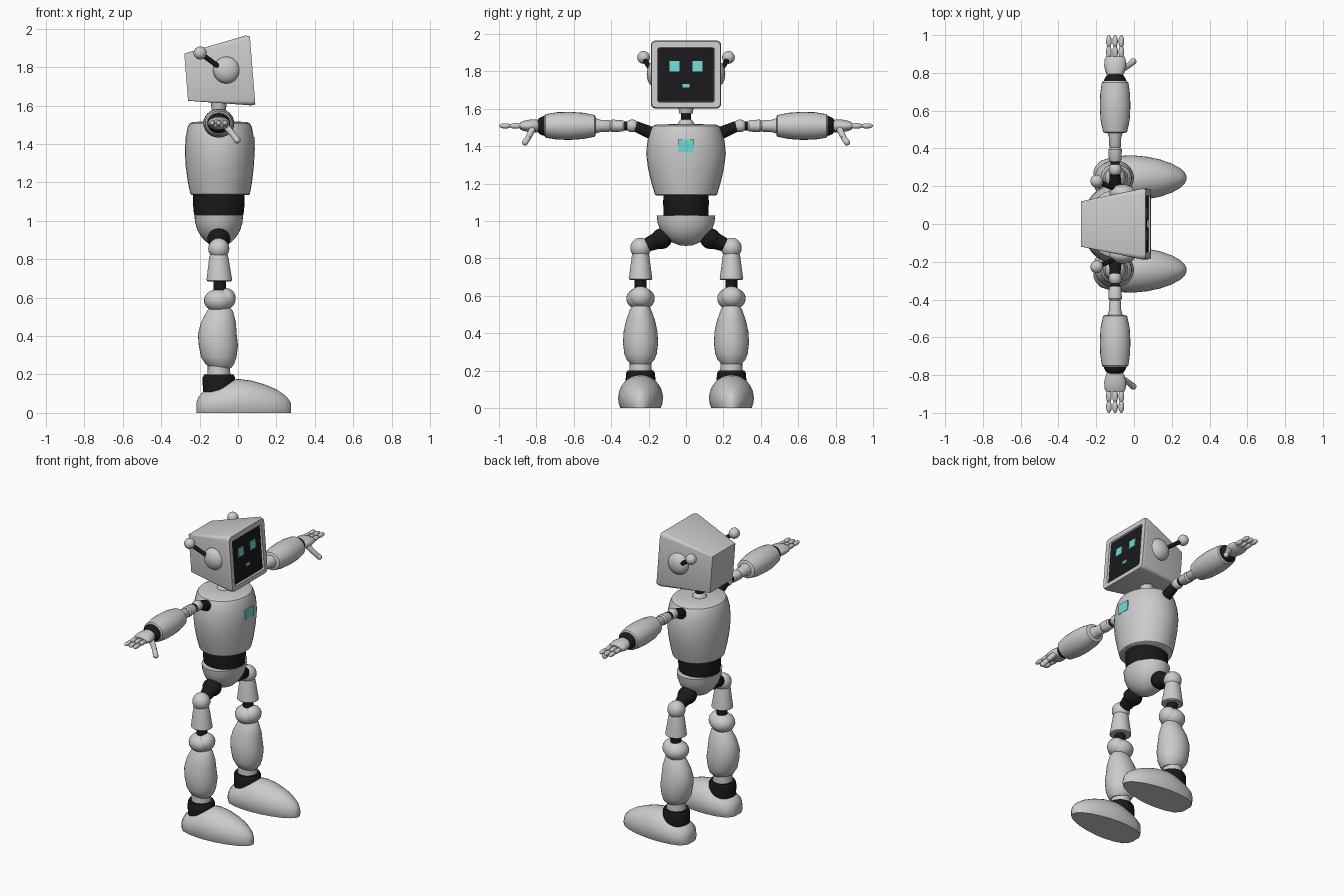
import bpy, bmesh, math
from mathutils import Vector, Matrix


def material(name, rgb):
    m = bpy.data.materials.new(name)
    m.diffuse_color = (*rgb, 1)
    return m


BLACK = material("black_rubber", (0.01, 0.01, 0.012))
TEAL = material("teal_light", (0.17, 0.7, 0.65))
X = -0.1      # body axis
ARM_Z = 1.508
LEG_Y = 0.243


def finish(bm, name, mat=None, mirror=False):
    bmesh.ops.recalc_face_normals(bm, faces=bm.faces)
    me = bpy.data.meshes.new(name)
    bm.to_mesh(me)
    bm.free()
    ob = bpy.data.objects.new(name, me)
    bpy.context.collection.objects.link(ob)
    if mat:
        me.materials.append(mat)
    if mirror:
        mod = ob.modifiers.new("mirror", 'MIRROR')
        mod.use_axis = (False, True, False)
        mod.use_mirror_merge = False
    return ob


def loft(name, rings, mat=None, mirror=False, caps=(True, True)):
    bm = bmesh.new()
    vs = [[bm.verts.new(p) for p in r] for r in rings]
    n = len(vs[0])
    for a, b in zip(vs, vs[1:]):
        for i in range(n):
            j = (i + 1) % n
            bm.faces.new((a[i], a[j], b[j], b[i]))
    for cap, r in zip(caps, (vs[0], vs[-1])):
        if cap:
            bm.faces.new(r)
    return finish(bm, name, mat, mirror)


def circle(n=32):
    return [(math.cos(2 * math.pi * i / n), math.sin(2 * math.pi * i / n)) for i in range(n)]


def upright(name, profile, y=0, mat=None, mirror=False):
    """profile: (z, x radius, y radius, x centre)"""
    return loft(name, [[(cx + rx * c, y + ry * s, z) for c, s in circle()]
                       for z, rx, ry, cx in profile], mat, mirror)


def along_arm(name, profile, mat=None):
    """profile: (y, x radius, z radius)"""
    return loft(name, [[(X + rx * c, y, ARM_Z + rz * s) for c, s in circle(24)]
                       for y, rx, rz in profile], mat, True)


def ball(name, c, r, mat=None, mirror=False):
    bm = bmesh.new()
    bmesh.ops.create_uvsphere(bm, u_segments=24, v_segments=14, radius=1,
                              matrix=Matrix.Translation(c) @ Matrix.Diagonal((*r, 1)))
    return finish(bm, name, mat, mirror)


def rod(name, p, q, r1, r2, mat=None, mirror=False):
    p, q = Vector(p), Vector(q)
    d = q - p
    bm = bmesh.new()
    bmesh.ops.create_cone(bm, cap_ends=True, segments=20, radius1=r1, radius2=r2, depth=d.length,
                          matrix=Matrix.Translation((p + q) / 2) @ d.to_track_quat('Z', 'Y').to_matrix().to_4x4())
    return finish(bm, name, mat, mirror)


def plate(name, c, size, mat, tilt=0.0, mirror=False):
    bm = bmesh.new()
    bmesh.ops.create_cube(bm, size=1, matrix=Matrix.Translation(c) @ Matrix.Rotation(tilt, 4, 'Y')
                          @ Matrix.Diagonal((*size, 1)))
    return finish(bm, name, mat, mirror)


# Head: tilted rounded-rectangle rings from back to recessed screen
def head_ring(x, hy, z, hz, r):
    pts = []
    for k, (sy, sz) in enumerate(((1, 1), (-1, 1), (-1, -1), (1, -1))):
        for i in range(4):
            a = math.pi / 2 * (k + i / 3)
            py, pz = sy * (hy - r) + r * math.cos(a), sz * (hz - r) + r * math.sin(a)
            pts.append((x - 0.08 * pz, py, z + pz))
    return pts


loft("head_shell", [head_ring(-0.27, 0.12, 1.748, 0.123, 0.004),
                    head_ring(0.055, 0.188, 1.783, 0.182, 0.025),
                    head_ring(0.076, 0.184, 1.783, 0.177, 0.025),
                    head_ring(0.076, 0.152, 1.78, 0.146, 0.01),
                    head_ring(0.06, 0.146, 1.78, 0.14, 0.008)], caps=(True, False))
loft("face_screen", [head_ring(0.055, 0.148, 1.78, 0.142, 0.008),
                     head_ring(0.066, 0.148, 1.78, 0.142, 0.008)], BLACK)
plate("eye", (0.063, 0.062, 1.826), (0.012, 0.055, 0.055), TEAL, -0.08, True)
plate("mouth", (0.071, 0, 1.722), (0.012, 0.038, 0.02), TEAL, -0.08)
ball("ear", (-0.06, 0.165, 1.785), (0.07, 0.045, 0.07), None, True)
rod("antenna", (-0.09, 0.18, 1.795), (-0.195, 0.227, 1.872), 0.013, 0.013, BLACK, True)
ball("antenna_tip", (-0.197, 0.227, 1.874), (0.034,) * 3, None, True)

# Neck
rod("neck_socket", (X, 0, 1.575), (X, 0, 1.64), 0.036, 0.046)
rod("neck", (X, 0, 1.5), (X, 0, 1.6), 0.027, 0.027, BLACK)
ball("neck_base", (X, 0, 1.51), (0.045, 0.045, 0.04))

# Torso
upright("chest", [(1.135, 0.148, 0.158, -0.093), (1.14, 0.155, 0.166, -0.093),
                  (1.2, 0.167, 0.184, -0.094), (1.28, 0.177, 0.203, -0.095),
                  (1.36, 0.182, 0.213, -0.095), (1.43, 0.178, 0.206, -0.095),
                  (1.485, 0.168, 0.19, -0.095), (1.507, 0.158, 0.178, -0.095),
                  (1.515, 0.14, 0.16, -0.095), (1.518, 0.05, 0.05, X)])
plate("chest_light", (0.077, 0, 1.402), (0.022, 0.085, 0.065), TEAL, 0.0)
upright("waist", [(1.0, 0.122, 0.118, X), (1.05, 0.131, 0.121, X),
                  (1.1, 0.135, 0.122, X), (1.16, 0.133, 0.12, X)], mat=BLACK)
upright("pelvis", [(z, r * 0.81, r, X) for z, r in
                   ((1.03, 0.157), (0.99, 0.152), (0.95, 0.137), (0.915, 0.111),
                    (0.885, 0.073), (0.87, 0.035), (0.867, 0.005))])

# Legs
ball("hip_joint", (X, 0.13, 0.905), (0.06, 0.055, 0.055), BLACK, True)
rod("hip_link", (X, 0.13, 0.905), (X, 0.235, 0.86), 0.05, 0.032, BLACK, True)
ball("hip_ball", (X, LEG_Y, 0.855), (0.055,) * 3, None, True)
upright("thigh", [(0.83, 0.044, 0.042, X), (0.81, 0.05, 0.047, X),
                  (0.69, 0.067, 0.063, -0.097), (0.685, 0.06, 0.057, -0.097)], LEG_Y, None, True)
rod("knee_link", (X + 0.005, LEG_Y, 0.6), (X + 0.005, LEG_Y, 0.7), 0.033, 0.033, BLACK, True)
ball("knee_ball", (X, LEG_Y, 0.585), (0.077, 0.076, 0.061), None, True)
ball("knee_cap", (-0.062, LEG_Y, 0.595), (0.05, 0.06, 0.055), None, True)
upright("shin", [(0.545, 0.055, 0.045, -0.093), (0.53, 0.068, 0.055, -0.094),
                 (0.47, 0.091, 0.077, -0.102), (0.41, 0.101, 0.09, -0.108),
                 (0.35, 0.102, 0.094, -0.102), (0.29, 0.092, 0.087, -0.1),
                 (0.255, 0.075, 0.073, -0.095), (0.235, 0.055, 0.052, -0.09)], LEG_Y, None, True)
rod("ankle", (X, LEG_Y, 0.17), (X, LEG_Y, 0.27), 0.062, 0.056, None, True)
upright("ankle_cuff", [(0.09, 0.08, 0.078, X), (0.15, 0.084, 0.08, X),
                       (0.185, 0.084, 0.077, X), (0.2, 0.076, 0.07, X)], LEG_Y, BLACK, True)


def foot_section(x, w, h):
    a = 0.445
    ts = [-a + (math.pi + 2 * a) * i / 20 for i in range(21)]
    return [(x, LEG_Y + w * math.cos(t), max(0, h * (0.3 + 0.7 * math.sin(t)))) for t in ts]


loft("foot", [foot_section(*s) for s in (
    (-0.215, 0.035, 0.06), (-0.205, 0.06, 0.085), (-0.18, 0.09, 0.112), (-0.12, 0.11, 0.142),
    (-0.05, 0.119, 0.168), (0, 0.12, 0.177), (0.07, 0.113, 0.168), (0.14, 0.098, 0.148),
    (0.2, 0.077, 0.122), (0.245, 0.052, 0.092), (0.268, 0.03, 0.066), (0.277, 0.012, 0.045))], None, True)

# Arms
rod("shoulder_link", (X, 0.15, 1.455), (X, 0.275, 1.508), 0.036, 0.028, BLACK, True)
ball("shoulder_ball", (X, 0.288, ARM_Z), (0.034, 0.038, 0.034), None, True)
along_arm("upper_arm_link", [(0.28, 0.024, 0.024), (0.36, 0.024, 0.024)], BLACK)
along_arm("elbow_upper", [(0.33, 0.025, 0.025), (0.338, 0.033, 0.03),
                          (0.395, 0.036, 0.034), (0.405, 0.028, 0.027)])
along_arm("elbow_lower", [(0.4, 0.024, 0.024), (0.412, 0.032, 0.032),
                          (0.455, 0.032, 0.032), (0.495, 0.045, 0.045)])
along_arm("forearm", [(0.483, 0.056, 0.05), (0.488, 0.064, 0.058), (0.55, 0.077, 0.07),
                      (0.62, 0.081, 0.075), (0.69, 0.079, 0.073), (0.75, 0.07, 0.063),
                      (0.757, 0.062, 0.056)])
along_arm("wrist", [(0.74, 0.062, 0.055), (0.765, 0.058, 0.052), (0.785, 0.046, 0.042),
                    (0.793, 0.03, 0.03)], BLACK)
along_arm("palm", [(0.785, 0.036, 0.026), (0.795, 0.047, 0.034), (0.835, 0.058, 0.034),
                   (0.87, 0.056, 0.027), (0.888, 0.048, 0.018)])

# Fingers and thumb
for i, dx in enumerate((-0.033, 0, 0.033)):
    ball(f"finger_base_{i}", (X + dx, 0.91, ARM_Z), (0.015, 0.036, 0.015), None, True)
    ball(f"finger_tip_{i}", (X + dx, 0.967, ARM_Z), (0.0145, 0.033, 0.014), None, True)
rod("thumb_base", (-0.06, 0.822, 1.49), (-0.025, 0.842, 1.447), 0.018, 0.015, None, True)
rod("thumb", (-0.025, 0.842, 1.447), (-0.004, 0.86, 1.42), 0.015, 0.016, None, True)
ball("thumb_tip", (-0.004, 0.86, 1.42), (0.017,) * 3, None, True)

# Smooth shading, sharp edges kept
for ob in bpy.data.objects:
    ob.select_set(True)
bpy.context.view_layer.objects.active = bpy.data.objects["chest"]
bpy.ops.object.shade_smooth_by_angle(angle=math.radians(35))
